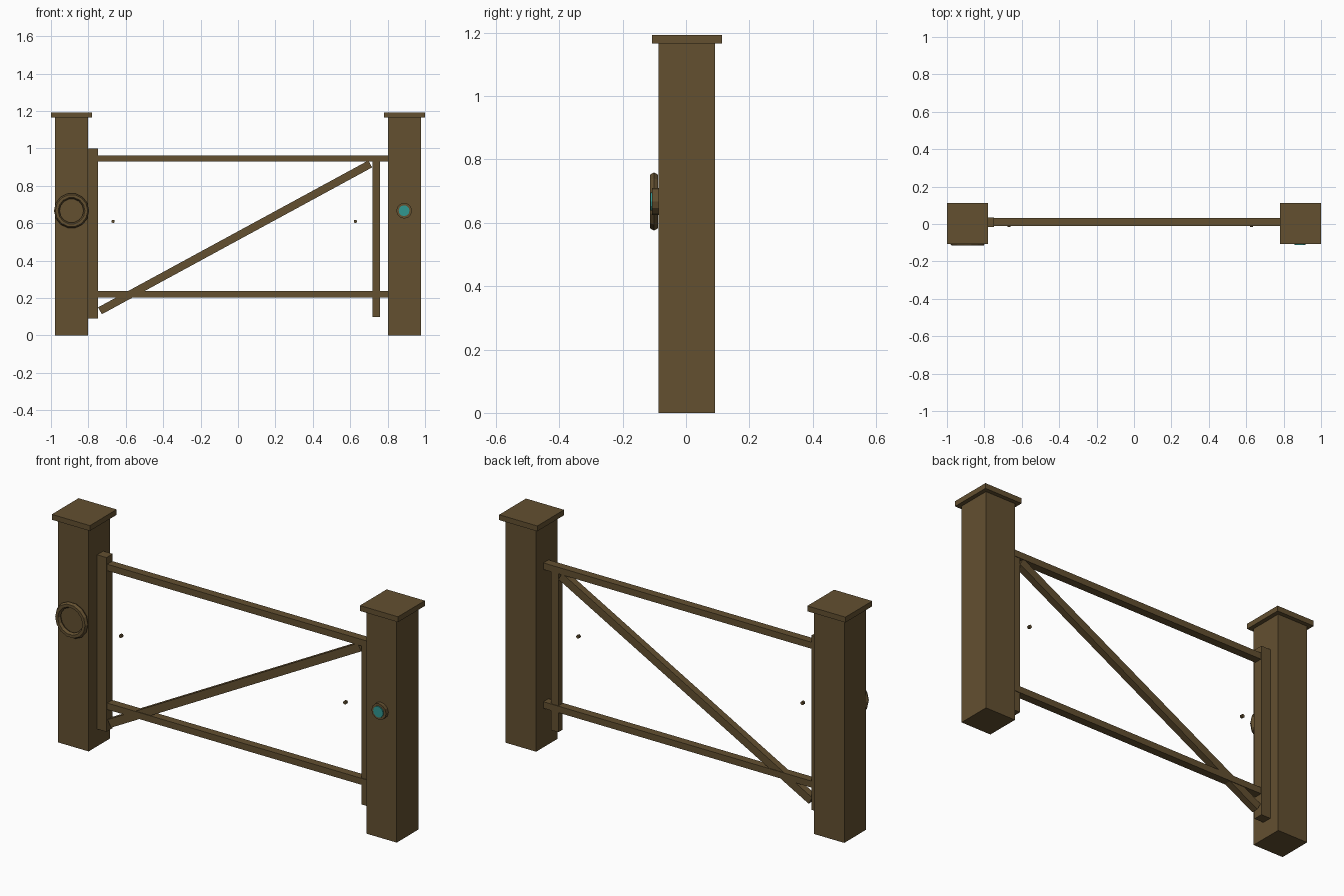
import bpy, math
from mathutils import Matrix

if "Cube" in bpy.data.objects:
    bpy.data.objects.remove(bpy.data.objects["Cube"])


def material(name, rgb):
    m = bpy.data.materials.new(name)
    m.diffuse_color = (*rgb, 1)
    m.use_nodes = True
    m.node_tree.nodes["Principled BSDF"].inputs["Base Color"].default_value = m.diffuse_color
    return m


WOOD = material("brown_wood", (0.125, 0.08, 0.03))
TEAL = material("teal_glass", (0.03, 0.31, 0.28))


def finish(name, mat):
    ob = bpy.context.object
    ob.name = name
    ob.data.materials.append(mat)
    return ob


def box(name, x0, x1, y0, y1, z0, z1):
    bpy.ops.mesh.primitive_cube_add(size=1)
    ob = finish(name, WOOD)
    ob.data.transform(Matrix.Translation(((x0 + x1) / 2, (y0 + y1) / 2, (z0 + z1) / 2))
                      @ Matrix.Diagonal((x1 - x0, y1 - y0, z1 - z0, 1)))
    return ob


def disc(name, x, z, r, y0, y1, sides, mat):
    bpy.ops.mesh.primitive_cylinder_add(vertices=sides, radius=r, depth=y1 - y0,
                                        location=(x, (y0 + y1) / 2, z),
                                        rotation=(math.pi / 2, 0, 0))
    return finish(name, mat)


# Posts with square caps
for side, x in (("left", -0.89), ("right", 0.89)):
    box(side + "_post", x - 0.088, x + 0.088, -0.087, 0.091, 0, 1.165)
    box(side + "_post_cap", x - 0.11, x + 0.11, -0.108, 0.113, 1.165, 1.193)

# Gate frame: stiles and rails
box("hinge_stile", -0.802, -0.748, -0.017, 0.034, 0.09, 1.0)
box("latch_stile", 0.718, 0.76, -0.008, 0.028, 0.10, 0.94)
for name, z in (("lower_rail", 0.221), ("upper_rail", 0.946)):
    box(name, -0.75, 0.802, -0.011, 0.031, z - 0.017, z + 0.017)

# Diagonal brace
ax, az, bx, bz = -0.738, 0.132, 0.707, 0.917
length = math.hypot(bx - ax, bz - az)
brace = box("diagonal_brace", -length / 2, length / 2, -0.008, 0.028, -0.021, 0.021)
brace.location = ((ax + bx) / 2, 0, (az + bz) / 2)
brace.rotation_euler.y = -math.atan2(bz - az, bx - ax)

# Small studs between the rails
for x in (-0.668, 0.628):
    disc("stud", x, 0.61, 0.009, -0.017, -0.003, 8, WOOD)

# Pull ring on the left post
bpy.ops.mesh.primitive_torus_add(major_segments=14, minor_segments=6,
                                 major_radius=0.079, minor_radius=0.015,
                                 location=(-0.89, -0.101, 0.667),
                                 rotation=(math.pi / 2, 0, 0))
finish("pull_ring", WOOD)

# Button on the right post
disc("button_base", 0.888, 0.667, 0.042, -0.107, -0.085, 12, WOOD)
disc("button_lens", 0.888, 0.667, 0.029, -0.112, -0.1, 12, TEAL)
